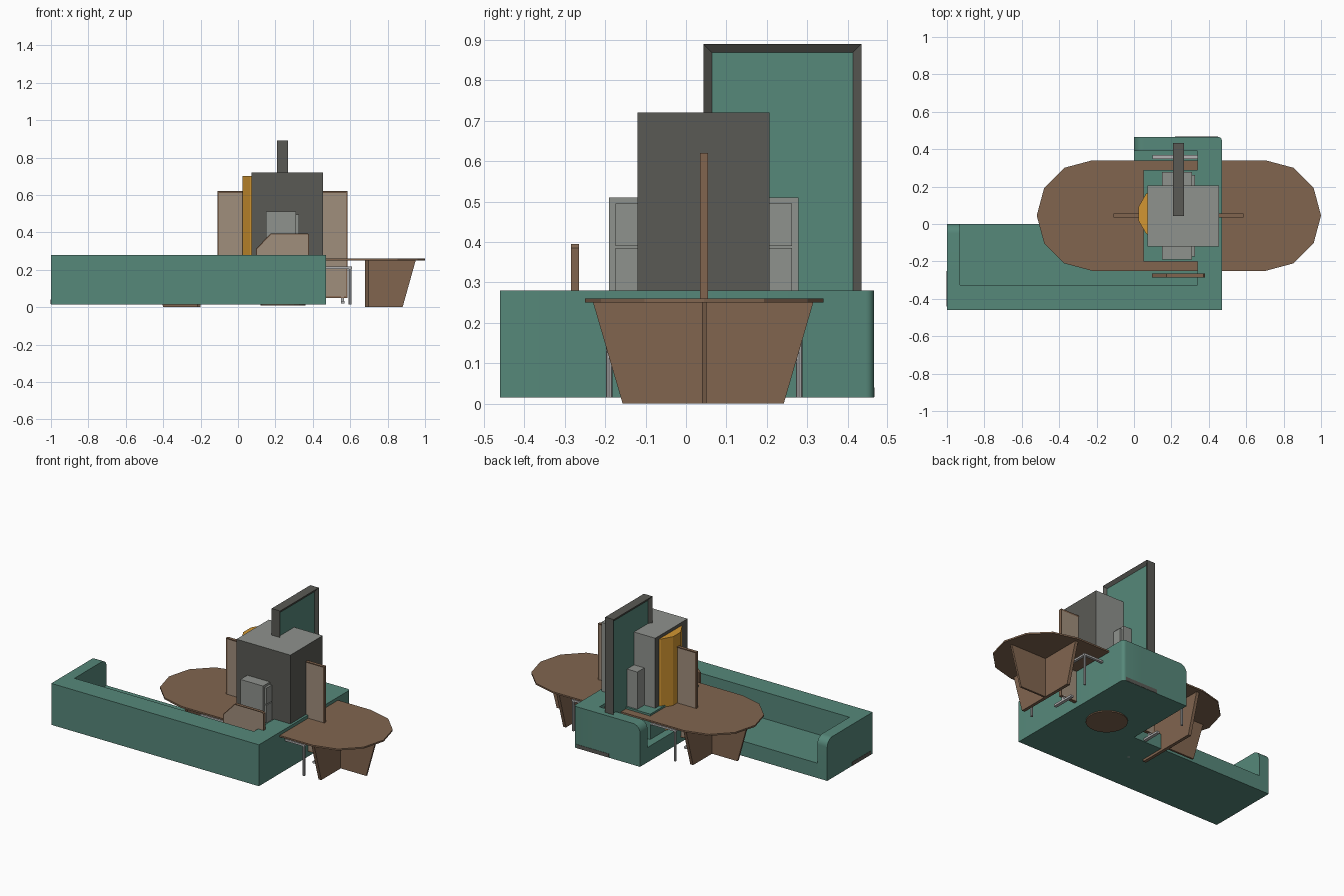
import bpy, bmesh, math
from mathutils import Vector

if "Cube" in bpy.data.objects:
    bpy.data.objects.remove(bpy.data.objects["Cube"])


def material(name, rgb):
    m = bpy.data.materials.new(name)
    m.diffuse_color = [((c / 255 + 0.055) / 1.055) ** 2.4 for c in rgb] + [1]
    m.use_nodes = True
    m.node_tree.nodes["Principled BSDF"].inputs["Base Color"].default_value = m.diffuse_color
    return m


TEAL = material("teal fabric", (86, 136, 122))
BROWN = material("brown wood", (129, 101, 79))
TAN = material("tan board", (160, 142, 124))
DARK = material("dark grey", (90, 90, 85))
GREY = material("light grey", (143, 146, 141))
CHROME = material("chrome", (178, 178, 178))
ORANGE = material("orange", (210, 150, 50))


def prism(name, pts, axis, a, b, mat, inset=None, inner=None, smooth=False):
    """Extrude a 2D outline along an axis; optionally recess both end caps."""
    def place(u, v, w):
        return {'x': (w, u, v), 'y': (u, w, v), 'z': (u, v, w)}[axis]
    bm = bmesh.new()
    lo = [bm.verts.new(place(u, v, a)) for u, v in pts]
    hi = [bm.verts.new(place(u, v, b)) for u, v in pts]
    caps = [bm.faces.new(lo), bm.faces.new(hi)]
    n = len(pts)
    for i in range(n):
        j = (i + 1) % n
        bm.faces.new((lo[i], lo[j], hi[j], hi[i]))
    bmesh.ops.recalc_face_normals(bm, faces=bm.faces)
    if inset:
        bmesh.ops.inset_individual(bm, faces=caps, thickness=inset[0], depth=-inset[1])
        for f in caps:
            f.material_index = 1
    me = bpy.data.meshes.new(name)
    bm.to_mesh(me)
    bm.free()
    me.materials.append(mat)
    if inner:
        me.materials.append(inner)
    ob = bpy.data.objects.new(name, me)
    bpy.context.collection.objects.link(ob)
    if smooth:
        bpy.ops.object.select_all(action='DESELECT')
        ob.select_set(True)
        bpy.context.view_layer.objects.active = ob
        bpy.ops.object.shade_smooth_by_angle(angle=math.radians(35))
    return ob


def rect(x0, x1, y0, y1):
    return [(x0, y0), (x1, y0), (x1, y1), (x0, y1)]


def box(name, x0, x1, y0, y1, z0, z1, mat):
    return prism(name, rect(x0, x1, y0, y1), 'z', z0, z1, mat)


def arc(cx, cy, r, a0, a1, n):
    return [(cx + r * math.cos(math.radians(a0 + (a1 - a0) * i / n)),
             cy + r * math.sin(math.radians(a0 + (a1 - a0) * i / n))) for i in range(n + 1)]


CX, CY = 0.24, 0.045   # common centre of the furniture group

# Corner sofa: L-shaped back, two rounded arms, two seats
prism("sofa_back", [(-1, -0.46), (0.47, -0.46)] + arc(0.45, 0.445, 0.02, 0, 90, 5)
      + [(0.34, 0.465), (0.34, -0.325), (-1, -0.325)], 'z', 0.015, 0.28, TEAL, smooth=True)
prism("sofa_left_arm", [(-0.33, 0.015), (0, 0.015)] + arc(-0.05, 0.23, 0.05, 0, 90, 8)
      + [(-0.33, 0.28)], 'x', -1, -0.93, TEAL, smooth=True)
prism("sofa_rear_arm", [(0.345, 0.28)] + arc(0.05, 0.23, 0.05, 90, 180, 8)
      + [(0, 0.015), (0.345, 0.015)], 'y', 0.39, 0.465, TEAL, smooth=True)
prism("sofa_seat", [(-0.935, -0.33), (0.345, -0.33), (0.345, 0.395), (0, 0.395), (0, 0), (-0.935, 0)],
      'z', 0.015, 0.11, TEAL)
box("sofa_cushion", 0.05, 0.345, -0.2, 0.29, 0.1, 0.272, TEAL)
box("rear_foot_strip", 0.22, 0.45, 0.462, 0.467, 0.016, 0.04, DARK)
box("left_foot_strip", -1.002, -0.997, -0.44, -0.25, 0.016, 0.04, DARK)

# Oval table with two T-shaped plate legs
prism("table_top", arc(0.705, CY, 0.295, -90, 90, 6) + arc(-0.225, CY, 0.295, 90, 270, 6),
      'z', 0.25, 0.26, BROWN)
for side, s in (("left", -1), ("right", 1)):
    def px(d):
        return CX + s * d
    prism(side + "_cross_leg", [(-0.23, 0.25), (0.315, 0.25), (0.242, 0), (-0.157, 0)],
          'x', px(0.44), px(0.46), BROWN)
    prism(side + "_long_leg", [(px(0.455), 0), (px(0.64), 0), (px(0.71), 0.25), (px(0.455), 0.25)],
          'y', CY - 0.006, CY + 0.006, BROWN)

# Chrome frame: four legs joined by rails, plus panel feet
for sx in (-1, 1):
    x = CX + sx * 0.36
    for sy in (-1, 1):
        y = CY + sy * 0.235
        prism("frame_leg", arc(x, y, 0.008, 0, 315, 7), 'z', 0.015, 0.21, CHROME)
    box("frame_side_rail", x - 0.008, x + 0.008, CY - 0.24, CY + 0.24, 0.205, 0.217, CHROME)
    fx = CX + sx * 0.32
    box("panel_foot", fx - 0.01, fx + 0.01, CY - 0.075, CY + 0.075, 0.02, 0.033, CHROME)
    box("panel_foot_post", fx - 0.008, fx + 0.008, CY - 0.008, CY + 0.008, 0.03, 0.06, CHROME)
for sy in (-1, 1):
    y = CY + sy * 0.235
    box("frame_long_rail", CX - 0.37, CX + 0.37, y - 0.008, y + 0.008, 0.205, 0.217, CHROME)
box("low_rail", 0.1, 0.345, 0.348, 0.37, 0.1, 0.2, CHROME)

# Framed tan boards
prism("wide_board", rect(-0.11, 0.585, 0.05, 0.62), 'y', CY - 0.01, CY + 0.01, BROWN, (0.012, 0.003), TAN)
prism("small_board", [(0.095, 0.1), (0.38, 0.1), (0.38, 0.385), (0.372, 0.395), (0.175, 0.395), (0.095, 0.31)],
      'y', -0.285, -0.265, BROWN, (0.006, 0.002), TAN)

# Large cabinet: dark front and sides, lighter top and back
cab = box("cabinet", 0.073, 0.455, -0.12, 0.207, 0.02, 0.72, DARK)
cab.data.materials.append(GREY)
for p in cab.data.polygons:
    if p.normal.z > 0.5 or p.normal.y > 0.5:
        p.material_index = 1

# Low drawer unit running through the cabinet
box("drawer_unit", 0.15, 0.31, -0.19, 0.278, 0.1, 0.51, GREY)
for z0, z1 in ((0.115, 0.245), (0.252, 0.385), (0.39, 0.495)):
    box("drawer_front", 0.305, 0.325, -0.175, 0.262, z0, z1, GREY)

# Tall framed panel with recessed teal faces
prism("tall_panel", rect(0.043, 0.434, 0.03, 0.89), 'x', 0.208, 0.268, DARK, (0.03, 0.015), TEAL)

# Orange column and the round base under the sofa
prism("orange_column", arc(0.17, 0.055, 0.15, 15, 345, 11), 'z', 0.1, 0.7, ORANGE)
prism("round_base", arc(CX, CY, 0.12, 0, 345, 23), 'z', 0.008, 0.03, BROWN)
